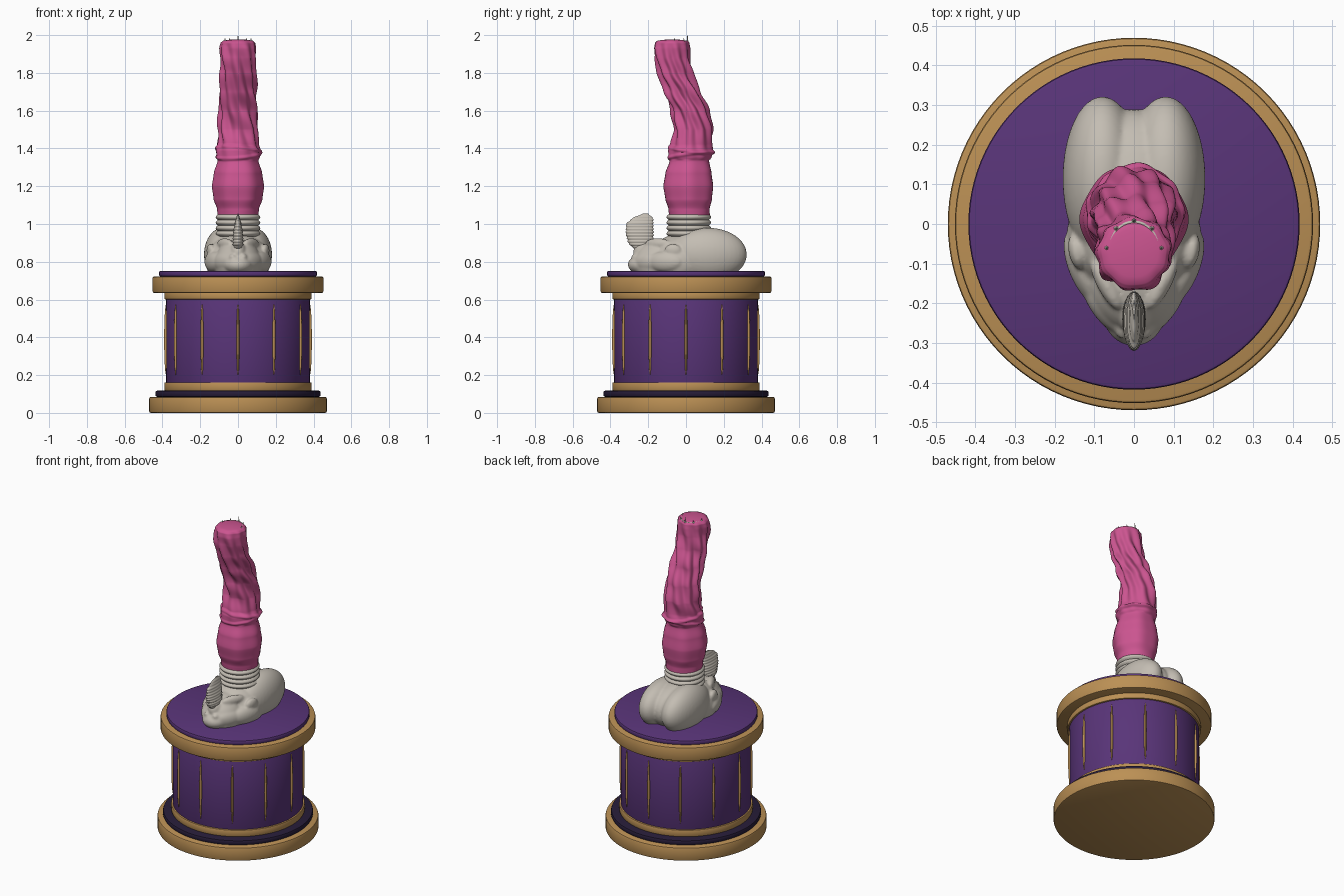
import bpy, bmesh
from math import sin, cos, pi, radians
from mathutils import Matrix, Vector

if "Cube" in bpy.data.objects:
    bpy.data.objects.remove(bpy.data.objects["Cube"])


def mat(name, rgb):
    m = bpy.data.materials.new(name)
    m.diffuse_color = (*rgb, 1)
    m.use_nodes = True
    m.node_tree.nodes["Principled BSDF"].inputs["Base Color"].default_value = m.diffuse_color
    return m


GOLD = mat("gold", (0.50, 0.28, 0.09))
PURPLE = mat("purple", (0.10, 0.035, 0.19))
DARK = mat("dark", (0.02, 0.012, 0.04))
PINK = mat("pink", (0.60, 0.09, 0.28))
STONE = mat("stone", (0.55, 0.51, 0.45))


def finish(name, bm, m, angle=40):
    bmesh.ops.recalc_face_normals(bm, faces=bm.faces)
    me = bpy.data.meshes.new(name)
    bm.to_mesh(me)
    bm.free()
    ob = bpy.data.objects.new(name, me)
    bpy.context.collection.objects.link(ob)
    me.materials.append(m)
    bpy.ops.object.select_all(action='DESELECT')
    ob.select_set(True)
    bpy.context.view_layer.objects.active = ob
    bpy.ops.object.shade_smooth_by_angle(angle=radians(angle))
    return ob


def tube(name, rows, seg, point, m, angle=40):
    """Closed stack of rings; point(row, theta) gives each vertex."""
    bm = bmesh.new()
    rings = [[bm.verts.new(point(r, 2 * pi * i / seg)) for i in range(seg)] for r in rows]
    for a, b in zip(rings, rings[1:]):
        for i in range(seg):
            j = (i + 1) % seg
            bm.faces.new((a[i], a[j], b[j], b[i]))
    bm.faces.new(rings[0])
    bm.faces.new(rings[-1])
    return finish(name, bm, m, angle)


def lerp(table, z):
    """Smooth interpolation in a table of (z, values...)."""
    if z <= table[0][0]:
        return table[0][1:]
    for a, b in zip(table, table[1:]):
        if z <= b[0]:
            t = (z - a[0]) / (b[0] - a[0])
            t = t * t * (3 - 2 * t) * 0.5 + t * 0.5
            return [p + (q - p) * t for p, q in zip(a[1:], b[1:])]
    return table[-1][1:]


def disc(name, r, z0, z1, m, b=0.006):
    rows = [(r - b, z0), (r - b * .3, z0 + b * .3), (r, z0 + b), (r, z1 - b), (r - b * .3, z1 - b * .3), (r - b, z1)]
    return tube(name, rows, 96, lambda p, t: (p[0] * cos(t), p[0] * sin(t), p[1]), m)


# pedestal
disc("base_plinth", 0.47, 0.0, 0.085, GOLD, 0.008)
disc("base_step", 0.438, 0.085, 0.118, DARK, 0.01)
disc("lower_trim", 0.39, 0.118, 0.162, GOLD)
disc("drum", 0.38, 0.12, 0.63, PURPLE)
disc("upper_trim", 0.39, 0.60, 0.64, GOLD)
disc("cornice", 0.452, 0.635, 0.722, GOLD, 0.008)
disc("top_plate", 0.418, 0.722, 0.752, PURPLE, 0.008)

# slender vertical inlays around the drum
bm = bmesh.new()
for k in range(12):
    M = Matrix.Rotation(k * pi / 6, 4, 'Z') @ Matrix.Translation((0.38, 0, 0.388)) @ Matrix.Diagonal((0.011, 0.008, 0.188, 1))
    bmesh.ops.create_uvsphere(bm, u_segments=12, v_segments=12, radius=1, matrix=M)
finish("drum_inlays", bm, GOLD)

# base creature body: blended ellipsoids (x, y, z, rx, ry, rz, yaw); x > 0 is mirrored
blobs = [
    (0.080, 0.115, 0.838, 0.100, 0.207, 0.142, 0),
    (0, 0.08, 0.835, 0.165, 0.21, 0.142, 0),
    (0, -0.03, 0.80, 0.170, 0.16, 0.150, 0),
    (0, -0.13, 0.79, 0.125, 0.150, 0.130, 0),
    (0, -0.22, 0.785, 0.080, 0.088, 0.055, 0),
    (0, -0.215, 0.85, 0.045, 0.065, 0.055, 0),
    (0.125, -0.11, 0.80, 0.040, 0.100, 0.055, -22),
    (0.075, -0.205, 0.80, 0.035, 0.085, 0.050, -35),
    (0.070, -0.15, 0.895, 0.024, 0.075, 0.030, -28),
    (0.145, -0.07, 0.86, 0.020, 0.045, 0.035, -12),
    (0.028, -0.265, 0.825, 0.020, 0.025, 0.018, 0),
]
bm = bmesh.new()
for x, y, z, rx, ry, rz, yaw in blobs:
    for s in ((1, -1) if x else (1,)):
        M = Matrix.Translation((s * x, y, z)) @ Matrix.Rotation(radians(s * yaw), 4, 'Z') @ Matrix.Diagonal((rx, ry, rz, 1))
        bmesh.ops.create_uvsphere(bm, u_segments=40, v_segments=24, radius=1, matrix=M)
body = finish("creature_base", bm, STONE)
rm = body.modifiers.new("blend", 'REMESH')
rm.mode, rm.voxel_size = 'VOXEL', 0.007
sm = body.modifiers.new("soften", 'SMOOTH')
sm.factor, sm.iterations = 0.5, 5
me = bpy.data.meshes.new_from_object(body.evaluated_get(bpy.context.evaluated_depsgraph_get()))
body.modifiers.clear()
bm = bmesh.new()
bm.from_mesh(me)
cut = bmesh.ops.bisect_plane(bm, geom=bm.verts[:] + bm.edges[:] + bm.faces[:], plane_co=(0, 0, 0.75),
                             plane_no=(0, 0, 1), clear_inner=True)
bmesh.ops.holes_fill(bm, edges=[e for e in bm.edges if e.is_boundary])
bpy.data.objects.remove(body)
finish("creature_base", bm, STONE, 60)

# ridged brow crest: (z, centre y, half depth, half width)
crest = [(0.85, -0.225, 0.03, 0.018), (0.90, -0.24, 0.066, 0.028), (0.95, -0.245, 0.073, 0.026),
         (1.00, -0.245, 0.071, 0.018), (1.03, -0.23, 0.056, 0.010), (1.055, -0.215, 0.015, 0.003)]


def crest_pt(z, t):
    cy, ry, rx = lerp(crest, z)
    k = 1 + 0.07 * cos(2 * pi * z / 0.0165)
    return (rx * k * cos(t), cy + ry * (0.5 + 0.5 * k) * sin(t), z)


tube("ridged_crest", [0.85 + 0.205 * i / 75 for i in range(76)], 32, crest_pt, STONE, 60)


# ringed collar
def collar_pt(z, t):
    r = 0.107 + 0.011 * abs(sin(pi * (z - 0.935) / 0.029))
    return (r * cos(t), 0.015 + r * sin(t), z)


tube("ringed_collar", [0.935 + 0.116 * i / 48 for i in range(49)], 64, collar_pt, STONE, 50)

# column: (z, centre y, radius, ridge depth)
column = [(1.045, 0.018, 0.108, 0), (1.08, 0.016, 0.110, 0.001), (1.13, 0.014, 0.126, 0.003), (1.20, 0.012, 0.135, 0.003),
          (1.27, 0.013, 0.125, 0.003), (1.335, 0.018, 0.106, 0.002), (1.355, 0.02, 0.113, 0.003),
          (1.39, 0.023, 0.116, 0.004), (1.42, 0.028, 0.107, 0.007), (1.50, 0.040, 0.101, 0.011),
          (1.60, 0.022, 0.095, 0.012), (1.70, -0.018, 0.092, 0.012), (1.80, -0.056, 0.090, 0.011),
          (1.88, -0.073, 0.091, 0.009), (1.93, -0.075, 0.093, 0.006), (1.958, -0.074, 0.090, 0.003),
          (1.970, -0.073, 0.080, 0.001), (1.975, -0.072, 0.05, 0), (1.977, -0.072, 0.01, 0)]


def column_pt(z, t):
    cy, r, a = lerp(column, z)
    if z < 1.34:                                    # soft vertical lobes on the bulb
        r += a * cos(6 * t)
    else:                                           # twisting, uneven ridges
        u = t + 2.1 * (z - 1.4)
        r += a * (cos(9 * u + 0.7 * sin(2 * t)) * 0.75 + 0.35 * sin(4 * u + 24 * z) + 0.25 * sin(48 * z + 3 * t))
    # slanted folded band above the bulb
    d = 0.018 * sin(t + 0.6)
    for c in (1.362 + d, 1.395 - d):
        r += 0.007 * max(0, 1 - ((z - c) / 0.012) ** 2)
    return (r * cos(t), cy + r * sin(t), z)


rows = [1.045 + 0.91 * i / 180 for i in range(181)] + [1.9585, 1.962, 1.966, 1.970, 1.973, 1.975, 1.977]
tube("twisted_column", rows, 128, column_pt, PINK, 70)

# little beaded arc and spikes on the tip
bm = bmesh.new()
C = Vector((0, -0.075, 1.968))
arc = [C + Vector((0.066 * cos(a), 0.08 * sin(a), 0)) for a in [radians(-8 + 196 * i / 32) for i in range(33)]]
for p, q in zip(arc, arc[1:]):
    M = Matrix.Translation((p + q) / 2) @ (q - p).to_track_quat('Z', 'Y').to_matrix().to_4x4()
    bmesh.ops.create_cone(bm, cap_ends=True, segments=10, radius1=0.004, radius2=0.004, depth=(q - p).length * 1.15, matrix=M)
for i in range(5):
    a = radians(10 + 40 * i)
    d = Vector((cos(a), sin(a), 0))
    p = C + Vector((0.070 * cos(a), 0.083 * sin(a), 0))
    bmesh.ops.create_uvsphere(bm, u_segments=12, v_segments=8, radius=0.006, matrix=Matrix.Translation(p))
    h = 0.032 if i == 2 else 0.016
    bmesh.ops.create_cone(bm, cap_ends=True, segments=10, radius1=0.004, radius2=0.001, depth=h,
                          matrix=Matrix.Translation(p + Vector((0, 0, h / 2))))
finish("beaded_arc", bm, STONE)
